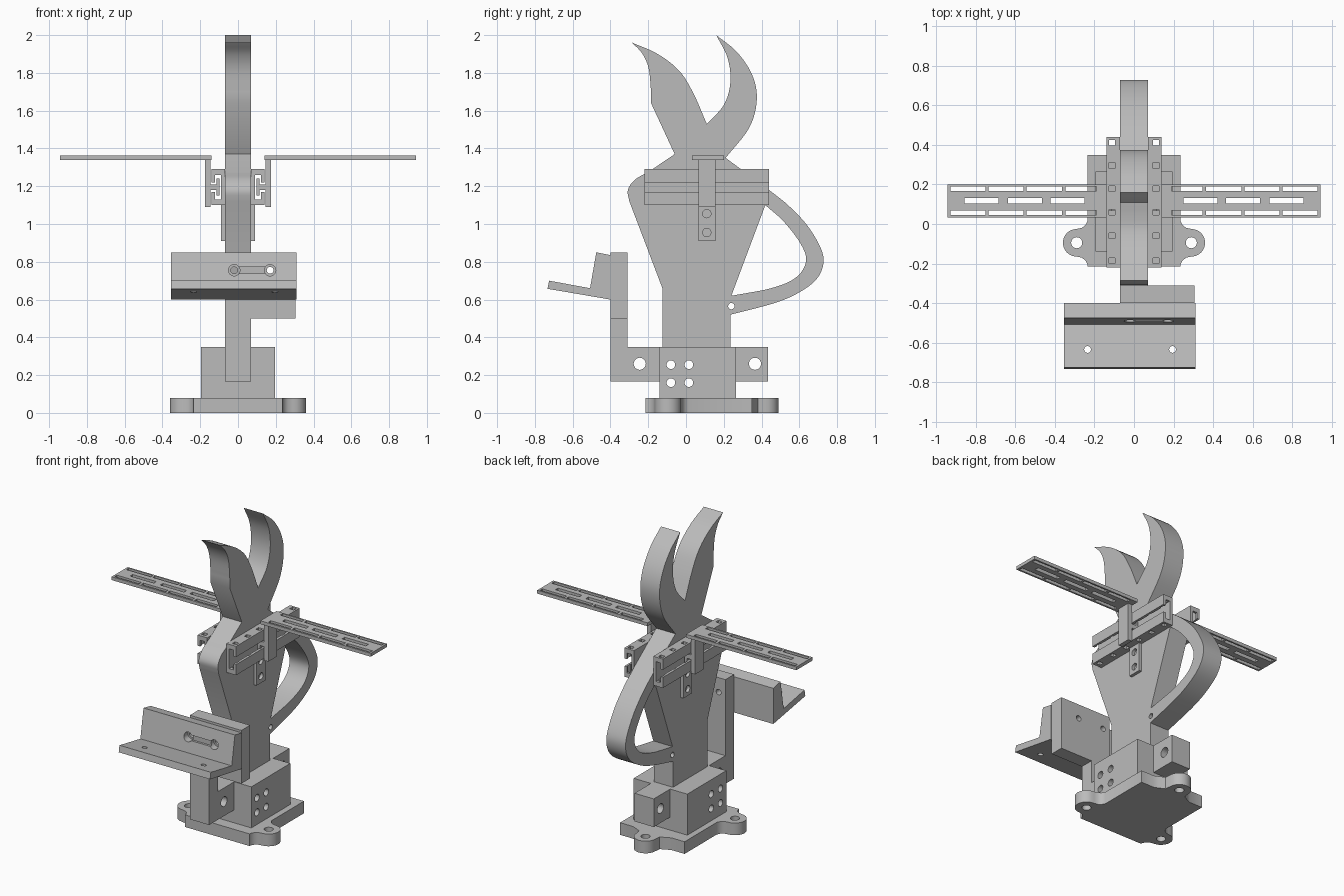
import bpy, bmesh, math
from mathutils import Vector

if "Cube" in bpy.data.objects:
    bpy.data.objects.remove(bpy.data.objects["Cube"], do_unlink=True)

grey = bpy.data.materials.new("plain grey")
grey.use_nodes = True
grey.diffuse_color = (0.5, 0.5, 0.5, 1)
grey.node_tree.nodes["Principled BSDF"].inputs["Base Color"].default_value = (0.5, 0.5, 0.5, 1)


def make(name, bm):
    bmesh.ops.recalc_face_normals(bm, faces=bm.faces)
    mesh = bpy.data.meshes.new(name)
    bm.to_mesh(mesh)
    bm.free()
    mesh.materials.append(grey)
    ob = bpy.data.objects.new(name, mesh)
    bpy.context.scene.collection.objects.link(ob)
    return ob


def prism(name, pts, lo, hi, axis="x"):
    """Extrude an outline along an axis; the outline uses the other two axes in order."""
    place = {"x": lambda a, b, t: (t, a, b),
             "y": lambda a, b, t: (a, t, b),
             "z": lambda a, b, t: (a, b, t)}[axis]
    bm = bmesh.new()
    face = bm.faces.new([bm.verts.new(place(a, b, lo)) for a, b in pts])
    ext = bmesh.ops.extrude_face_region(bm, geom=[face])
    shift = Vector(place(0, 0, hi - lo))
    bmesh.ops.translate(bm, vec=shift, verts=[v for v in ext["geom"] if isinstance(v, bmesh.types.BMVert)])
    return make(name, bm)


def box(name, x0, x1, y0, y1, z0, z1):
    return prism(name, [(x0, y0), (x1, y0), (x1, y1), (x0, y1)], z0, z1, "z")


def rod(a, b, r, lo, hi, axis):
    ring = [(a + r * math.cos(i * math.tau / 24), b + r * math.sin(i * math.tau / 24)) for i in range(24)]
    return prism("cutter", ring, lo, hi, axis)


def bake(ob, mod):
    deps = bpy.context.evaluated_depsgraph_get()
    mesh = bpy.data.meshes.new_from_object(ob.evaluated_get(deps))
    ob.modifiers.remove(mod)
    ob.data = mesh


def cut(ob, cutters):
    for c in cutters:
        mod = ob.modifiers.new("cut", "BOOLEAN")
        mod.operation, mod.solver, mod.object = "DIFFERENCE", "EXACT", c
        bake(ob, mod)
        bpy.data.objects.remove(c, do_unlink=True)


def spline(pts, steps=6):
    """Smooth run through a few points, ends included."""
    p = [Vector(q) for q in pts]
    p = [2 * p[0] - p[1]] + p + [2 * p[-1] - p[-2]]
    out = []
    for a, b, c, d in zip(p, p[1:], p[2:], p[3:]):
        for i in range(steps):
            t = i / steps
            out.append(tuple(0.5 * (2 * b + (c - a) * t + (2 * a - 5 * b + 4 * c - d) * t * t
                                    + (3 * b - a - 3 * c + d) * t ** 3)))
    return out + [tuple(p[-2])]


def mirrored(ob):
    mod = ob.modifiers.new("mirror", "MIRROR")
    mod.use_axis[0] = True
    mod.use_mirror_merge = False
    bake(ob, mod)


# Base plate with three rounded lugs
def lug(origin, out, along, d, flare):
    pts = [(0, -flare), (0.012, -flare * 0.8), (0.03, -0.075), (d, -0.07)]
    arc = [(d + 0.07 * math.cos(a), 0.07 * math.sin(a))
           for a in (math.pi * (i / 12 - 0.5) for i in range(1, 12))]
    run = pts + arc + [(u, -v) for u, v in reversed(pts)]
    o, n, t = Vector(origin), Vector(out), Vector(along)
    return [tuple(o + n * u + t * v) for u, v in run]


outline = [(-0.235, -0.215), (0.235, -0.215)]
outline += lug((0.235, -0.095), (1, 0), (0, 1), 0.055, 0.11)
outline += [(0.235, 0.35)]
outline += lug((0, 0.35), (0, 1), (-1, 0), 0.07, 0.14)
outline += [(-0.235, 0.35)]
outline += lug((-0.235, -0.095), (-1, 0), (0, -1), 0.055, 0.11)
base = prism("base_plate", outline, 0, 0.08, "z")
cut(base, [rod(x, y, 0.028, -0.1, 0.2, "z") for x, y in ((0.29, -0.095), (-0.29, -0.095), (0, 0.42))])

# Clamp block and the foot bar that runs through it
block = box("clamp_block", -0.195, 0.195, -0.14, 0.265, 0.08, 0.35)
cut(block, [rod(y, z, 0.023, -0.5, 0.5, "x") for y in (-0.08, 0.015) for z in (0.16, 0.255)])
for name, y0, y1, yh in (("front_foot", -0.4, -0.14, -0.245), ("rear_foot", 0.265, 0.435, 0.365)):
    foot = box(name, -0.07, 0.07, y0, y1, 0.165, 0.35)
    cut(foot, [rod(yh, 0.26, 0.032, -0.5, 0.5, "x")])

# Body: trunk, two curved blades and a side handle in one flat profile
body_pts = [(-0.125, 0.35), (-0.125, 0.66)]
body_pts += spline([(-0.3, 1.12), (-0.308, 1.18), (-0.27, 1.235), (-0.2, 1.275)], 4)
body_pts += [(-0.06, 1.37), (-0.185, 1.64)]
body_pts += spline([(-0.185, 1.7), (-0.197, 1.82), (-0.23, 1.9), (-0.285, 1.96)])
body_pts += spline([(-0.285, 1.96), (-0.15, 1.9), (-0.035, 1.81), (0.04, 1.69), (0.11, 1.53)])[1:]
body_pts += spline([(0.11, 1.53), (0.2, 1.63), (0.235, 1.75), (0.22, 1.88), (0.16, 2.0)])[1:]
body_pts += spline([(0.16, 2.0), (0.27, 1.91), (0.35, 1.79), (0.375, 1.66), (0.335, 1.51), (0.21, 1.35)])[1:]
body_pts += spline([(0.44, 1.18), (0.54, 1.1), (0.64, 0.995), (0.71, 0.88), (0.728, 0.8),
                    (0.7, 0.72), (0.62, 0.65), (0.48, 0.585), (0.235, 0.52)])
body_pts += [(0.235, 0.35)]
body = prism("body", body_pts, -0.07, 0.07)
inner = spline([(0.24, 0.62), (0.45, 0.66), (0.58, 0.715), (0.635, 0.8), (0.61, 0.89), (0.52, 1.01), (0.42, 1.1)])
cut(body, [prism("cutter", inner, -0.3, 0.3), rod(0.24, 0.565, 0.017, -0.3, 0.3, "x")])

# Front post, mounting plate and angled tray
post = box("front_post", -0.07, 0.07, -0.4, -0.31, 0.35, 0.5)
plate = box("mounting_plate", -0.07, 0.305, -0.4, -0.31, 0.5, 0.85)
cut(plate, [rod(x, 0.755, 0.018, -0.6, -0.2, "y") for x in (-0.02, 0.17)])
tray = prism("angled_tray", [(-0.725, 0.7), (-0.733, 0.657), (-0.4, 0.6), (-0.4, 0.835),
                             (-0.475, 0.85), (-0.508, 0.66)], -0.355, 0.31)
cut(tray, [rod(x, 0.755, r, -0.8, y, "y") for x in (-0.02, 0.17) for r, y in ((0.03, -0.45), (0.018, -0.3))]
    + [rod(x, -0.635, 0.017, 0.4, 0.9, "z") for x in (-0.235, 0.195)]
    + [box("cutter", -0.02, 0.17, -0.7, -0.48, 0.738, 0.772)])

# Side rails: C-section channels with square holes in the flanges
rail_pts = [(0.07, 1.1), (0.14, 1.1), (0.14, 1.17), (0.122, 1.17), (0.122, 1.13), (0.09, 1.13),
            (0.09, 1.26), (0.122, 1.26), (0.122, 1.22), (0.14, 1.22), (0.14, 1.29), (0.07, 1.29)]
rail = prism("side_rails", rail_pts, -0.22, 0.44, "y")
cut(rail, [box("cutter", 0.097, 0.127, y - 0.014, y + 0.014, 1, 1.4)
           for y in (0.412, 0.296, 0.179, 0.06, -0.06, -0.185)])
mirrored(rail)

# Tabs under the rails with two bolt holes
tab = box("rail_tabs", 0.07, 0.09, 0.065, 0.155, 0.91, 1.1)
cut(tab, [rod(0.11, z, 0.022, 0, 0.3, "x") for z in (0.955, 1.055)])
mirrored(tab)

# Sliders with a T-shaped tongue in the channel
slider_pts = [(0.097, 1.15), (0.115, 1.15), (0.115, 1.18), (0.145, 1.18), (0.145, 1.09), (0.175, 1.09),
              (0.175, 1.34), (0.145, 1.34), (0.145, 1.21), (0.115, 1.21), (0.115, 1.24), (0.097, 1.24)]
mirrored(prism("sliders", slider_pts, 0.065, 0.155, "y"))

# Slotted arms
arm = box("slotted_arms", 0.14, 0.943, 0.033, 0.2, 1.34, 1.362)
slots = [(x, x + 0.178, y, y + 0.024) for x in (0.365, 0.558, 0.751) for y in (0.045, 0.166)]
slots += [(0.19, 0.347, y, y + 0.024) for y in (0.045, 0.166)]
slots += [(x, x + 0.173, 0.104, 0.131) for x in (0.25, 0.465, 0.685)]
cut(arm, [box("cutter", *s, 1.2, 1.5) for s in slots])
mirrored(arm)

# Smooth the curved walls, keep the edges sharp
for ob in (base, block, body, tray, plate, tab):
    bpy.ops.object.select_all(action="DESELECT")
    ob.select_set(True)
    bpy.context.view_layer.objects.active = ob
    bpy.ops.object.shade_smooth_by_angle(angle=math.radians(30))
